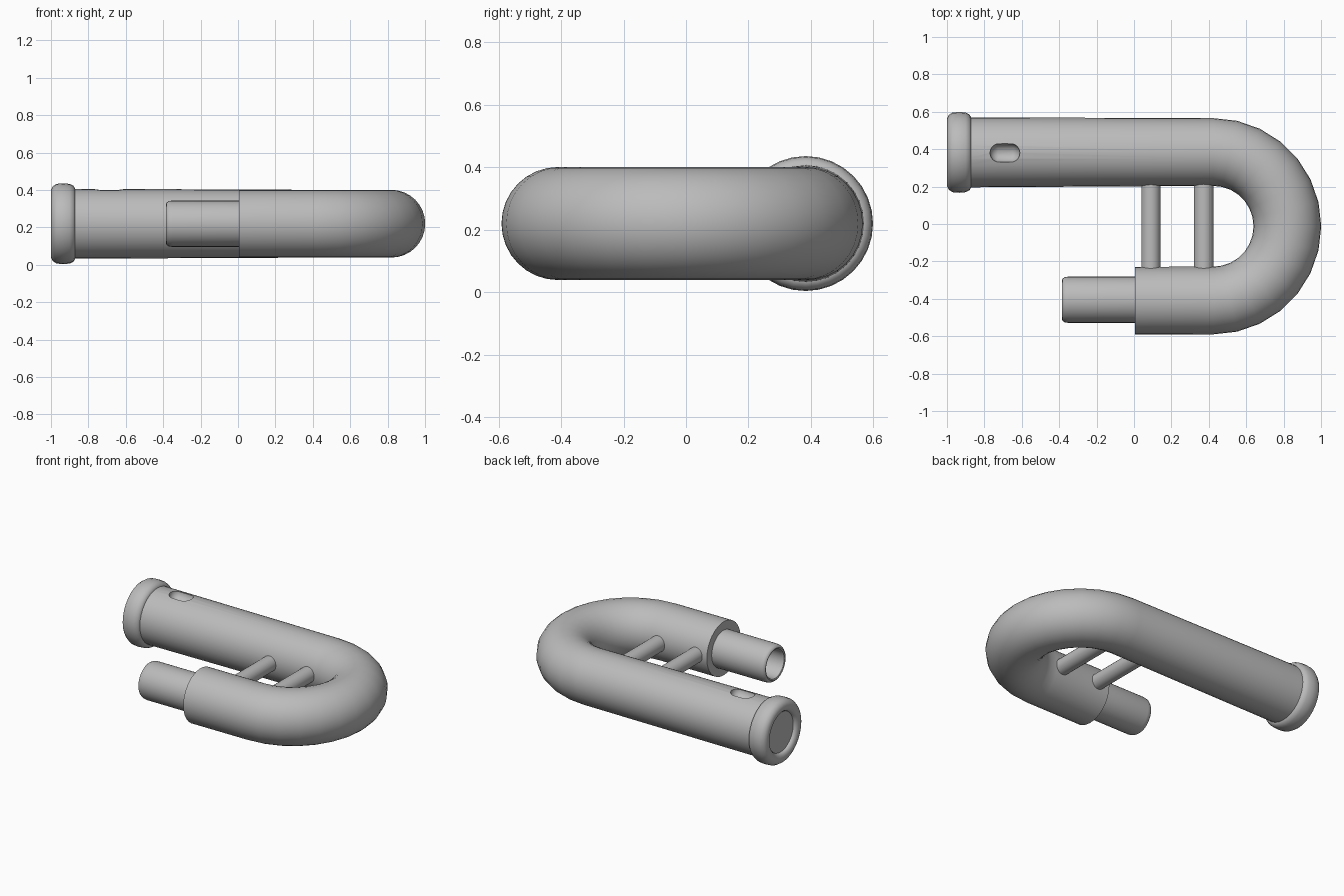
import bpy, bmesh, math
from mathutils import Vector

if "Cube" in bpy.data.objects:
    bpy.data.objects.remove(bpy.data.objects["Cube"], do_unlink=True)

AXIS_Z = 0.22
BELL_Y, BEND_Y, MOUTH_Y = 0.383, -0.012, -0.41

grey = bpy.data.materials.new("plain grey")
grey.use_nodes = True
grey.diffuse_color = (0.5, 0.5, 0.5, 1)
grey.node_tree.nodes["Principled BSDF"].inputs["Base Color"].default_value = (0.5, 0.5, 0.5, 1)


def sweep(name, stations, sides=32):
    """Skin round rings given as (x, y, heading, radius) and cap both ends."""
    bm = bmesh.new()
    rings = []
    for x, y, heading, radius in stations:
        side = Vector((-math.sin(heading), math.cos(heading), 0))
        ring = []
        for i in range(sides):
            a = math.tau * i / sides
            offset = side * math.cos(a) + Vector((0, 0, math.sin(a)))
            ring.append(bm.verts.new(Vector((x, y, AXIS_Z)) + offset * radius))
        rings.append(ring)
    for a, b in zip(rings, rings[1:]):
        for i in range(sides):
            j = (i + 1) % sides
            bm.faces.new((a[i], a[j], b[j], b[i]))
    bm.faces.new(rings[0])
    bm.faces.new(rings[-1])
    bmesh.ops.recalc_face_normals(bm, faces=bm.faces)
    return finish(name, bm)


def finish(name, bm):
    mesh = bpy.data.meshes.new(name)
    bm.to_mesh(mesh)
    bm.free()
    mesh.materials.append(grey)
    ob = bpy.data.objects.new(name, mesh)
    bpy.context.collection.objects.link(ob)
    return ob


def smooth(ob):
    bpy.ops.object.select_all(action="DESELECT")
    ob.select_set(True)
    bpy.context.view_layer.objects.active = ob
    bpy.ops.object.shade_smooth_by_angle(angle=math.radians(35))


def lathe(name, y, profile):
    return sweep(name, [(x, y, 0, r) for x, r in profile])


# Main tube: long arm, half-turn bend, short arm
BEND_X, BEND_R, STEPS = 0.423, 0.397, 14
path = [(-0.9, BELL_Y, 0, 0.187)]
for i in range(STEPS + 1):
    t = math.pi * i / STEPS
    path.append((BEND_X + BEND_R * math.sin(t), BEND_Y + BEND_R * math.cos(t), -t, 0.181))
path.append((0.005, MOUTH_Y, -math.pi, 0.181))
tube = sweep("bent_tube", path)

# Scooped oval slot on top of the long arm
bm = bmesh.new()
bmesh.ops.create_uvsphere(bm, u_segments=24, v_segments=16, radius=0.05)
for v in bm.verts:
    v.co.x += math.copysign(0.03, v.co.x) if abs(v.co.x) > 0.001 else 0
    v.co += Vector((-0.69, 0.38, 0.402))
cutter = finish("slot_cutter", bm)
cutter.hide_render = True
cutter.hide_viewport = True
cut = tube.modifiers.new("slot", "BOOLEAN")
cut.operation = "DIFFERENCE"
cut.solver = "EXACT"
cut.object = cutter
bpy.context.view_layer.objects.active = tube
bpy.ops.object.modifier_apply(modifier=cut.name)
bpy.data.objects.remove(cutter, do_unlink=True)
smooth(tube)

# Rounded end collar with a shallow recessed face
smooth(lathe("end_collar", BELL_Y, [
    (-0.87, 0.17), (-0.871, 0.188), (-0.88, 0.203), (-0.9, 0.213), (-0.935, 0.216),
    (-0.97, 0.213), (-0.99, 0.2), (-0.999, 0.182), (-1.0, 0.165), (-0.995, 0.148),
    (-0.985, 0.138), (-0.975, 0.135)]))

# Hollow mouthpiece
smooth(lathe("mouthpiece", MOUTH_Y + 0.005, [
    (0.02, 0.124), (-0.35, 0.124), (-0.37, 0.121), (-0.381, 0.114), (-0.385, 0.105),
    (-0.382, 0.097), (-0.37, 0.092), (-0.0, 0.092)]))

# Two cross struts joining the arms
for name, x, radius in (("inner_strut", 0.09, 0.051), ("outer_strut", 0.373, 0.053)):
    half_turn = math.pi / 2
    smooth(sweep(name, [(x, -0.28, half_turn, radius), (x, 0.25, half_turn, radius)], sides=24))
